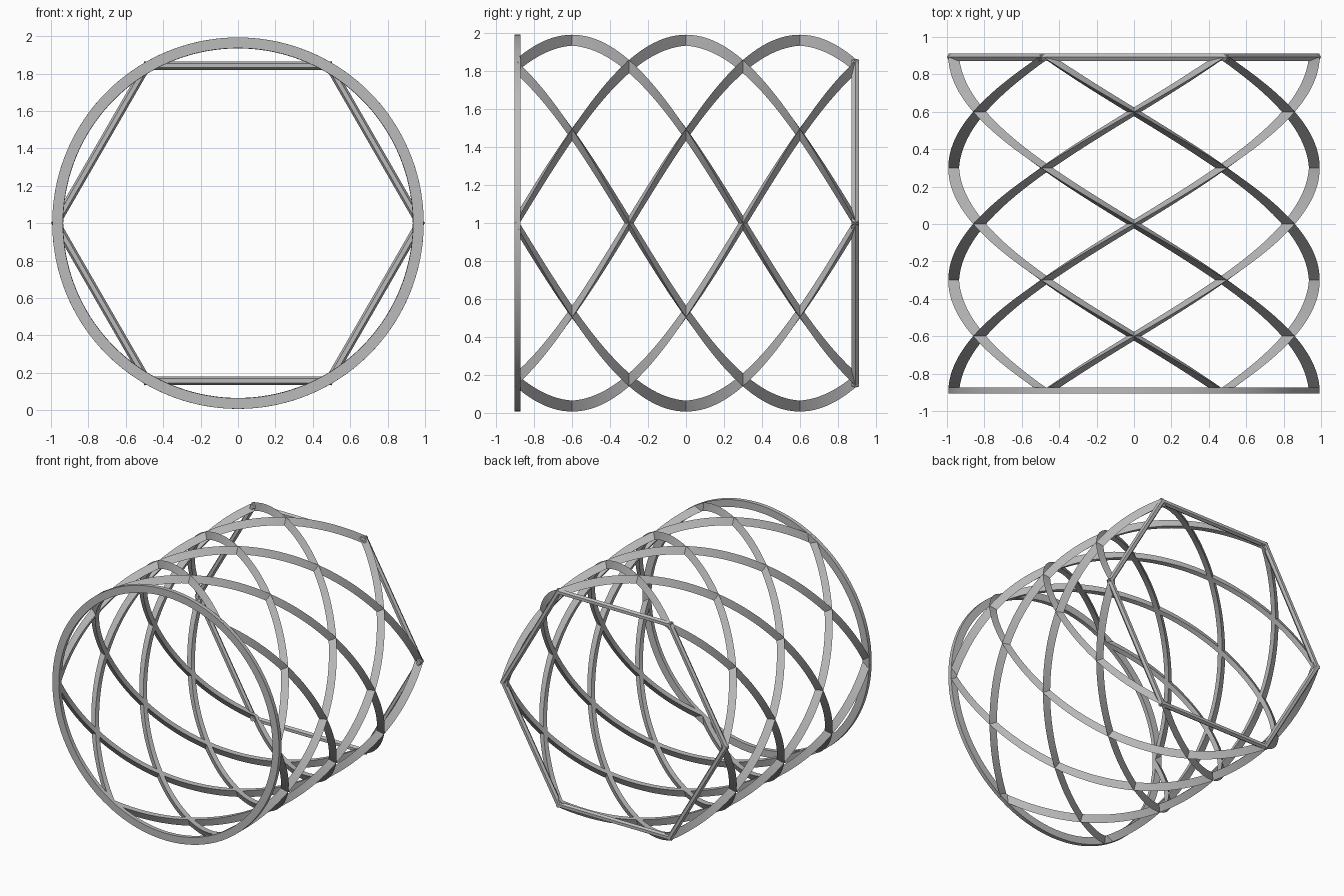
import bpy
import bmesh
from math import sin, cos, pi, radians
from mathutils import Vector

cube = bpy.data.objects.get("Cube")
if cube:
    bpy.data.objects.remove(cube, do_unlink=True)

GREY = (0.5, 0.5, 0.5, 1)
metal = bpy.data.materials.new("plain grey")
metal.use_nodes = True
metal.diffuse_color = GREY
metal.node_tree.nodes["Principled BSDF"].inputs["Base Color"].default_value = GREY

OUTER, INNER = 0.993, 0.936     # radial extent of ring and ribs
HALF = 0.9                      # half the length of the cage


def polar(r, angle, y):
    """Point on the cage, whose axis runs along y at height 1."""
    return Vector((r * cos(angle), y, 1 + r * sin(angle)))


def loft(name, rows, closed=False, smooth=False):
    """Skin a list of equal cross-sections, capping the ends when open."""
    bm = bmesh.new()
    loops = [[bm.verts.new(p) for p in row] for row in rows]
    n = len(loops[0])
    pairs = list(zip(loops, loops[1:]))
    if closed:
        pairs.append((loops[-1], loops[0]))
    else:
        bm.faces.new(loops[0])
        bm.faces.new(loops[-1])
    for a, b in pairs:
        for i in range(n):
            j = (i + 1) % n
            bm.faces.new((a[i], a[j], b[j], b[i]))
    bmesh.ops.recalc_face_normals(bm, faces=bm.faces)
    mesh = bpy.data.meshes.new(name)
    bm.to_mesh(mesh)
    bm.free()
    mesh.materials.append(metal)
    obj = bpy.data.objects.new(name, mesh)
    bpy.context.collection.objects.link(obj)
    if smooth:
        bpy.ops.object.select_all(action="DESELECT")
        obj.select_set(True)
        bpy.context.view_layer.objects.active = obj
        bpy.ops.object.shade_smooth_by_angle(angle=radians(30))
    return obj


# Front ring with a rectangular section
STEPS = 96
section = [(OUTER, -0.905), (OUTER, -0.873), (INNER, -0.873), (INNER, -0.905)]
loft("front_ring",
     [[polar(r, 2 * pi * k / STEPS, y) for r, y in section] for k in range(STEPS)],
     closed=True, smooth=True)

# Crossing spiral ribs, triangular with the ridge outward, half a turn each
rib_section = [(OUTER, 0), (INNER, 0.041), (INNER, -0.041)]
for turn, label in ((1, "left"), (-1, "right")):
    for k in range(6):
        rows = []
        for s in range(73):
            t = s / 72
            a = k * pi / 3 + turn * pi * t
            y = HALF * (2 * t - 1)
            rows.append([polar(r, a + d, y) for r, d in rib_section])
        loft(f"{label}_spiral_rib_{k + 1}", rows, smooth=True)

# Six straight hexagonal bars closing the back
BAR, CORNER, BACK = 0.0225, 0.973, 0.892
for k in range(6):
    start = polar(CORNER, k * pi / 3, BACK)
    end = polar(CORNER, (k + 1) * pi / 3, BACK)
    along = (end - start).normalized() * 0.015
    mid = (k + 0.5) * pi / 3
    out = Vector((cos(mid), 0, sin(mid)))
    hexagon = [out * BAR * cos(i * pi / 3) + Vector((0, BAR * sin(i * pi / 3), 0))
               for i in range(6)]
    loft(f"back_bar_{k + 1}",
         [[p + h for h in hexagon] for p in (start - along, end + along)])
